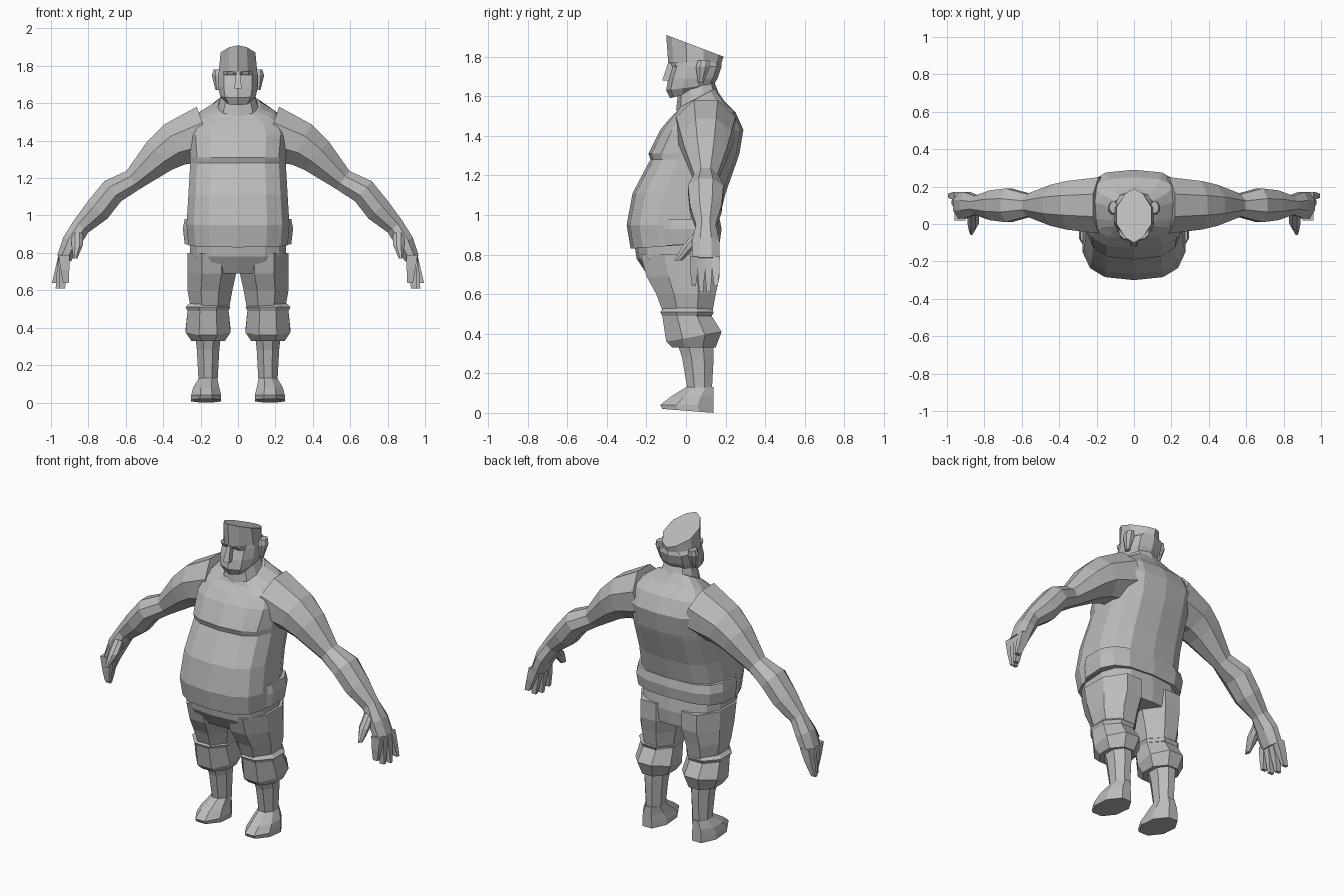
import bpy
import bmesh
from math import sin, cos, pi, copysign
from mathutils import Vector

old = bpy.data.objects.get("Cube")
if old:
    bpy.data.objects.remove(old, do_unlink=True)

clay = bpy.data.materials.new("clay_grey")
clay.use_nodes = True
clay.diffuse_color = (.5, .5, .5, 1)
clay.node_tree.nodes["Principled BSDF"].inputs["Base Color"].default_value = clay.diffuse_color


def half_outline(steps, side_power, front_power):
    """Half a superellipse: (share of half width, share of the way from front to back)."""
    points = []
    for i in range(steps + 1):
        angle = pi * i / steps
        across = 0 if i in (0, steps) else sin(angle) ** side_power
        along = copysign(abs(cos(angle)) ** front_power, cos(angle))
        points.append((across, (1 - along) / 2))
    return points


BODY = half_outline(steps=7, side_power=.7, front_power=.7)
SKULL = half_outline(steps=5, side_power=.7, front_power=1)
LENS = half_outline(steps=5, side_power=1.4, front_power=1)
OCTAGON = [(.4, 0), (1, .3), (1, .7), (.4, 1)]
BOX = [(1, 0), (1, 1)]


def section(shape, centre, half, front, back, drop=0):
    """Closed outline spanning centre +- half sideways; drop lowers its front edge."""
    def point(side, across, along):
        depth = Vector((0, front + (back - front) * along, drop * (along - 1)))
        return centre + half * side * across + depth

    right = [point(1, *p) for p in shape]
    left = [point(-1, *p) for p in reversed(shape) if p[0] > 0]
    return right + left


def level(shape, z, width, front, back, x=0, drop=0):
    return section(shape, Vector((x, 0, z)), Vector((width, 0, 0)), front, back, drop)


def loft(name, sections, mirror=False):
    """Skin the sections in order and close both ends."""
    bm = bmesh.new()
    loops = [[bm.verts.new(p) for p in outline] for outline in sections]
    for lower, upper in zip(loops, loops[1:]):
        for i in range(len(lower)):
            bm.faces.new((lower[i - 1], lower[i], upper[i], upper[i - 1]))
    bm.faces.new(loops[0])
    bm.faces.new(loops[-1])
    bmesh.ops.recalc_face_normals(bm, faces=bm.faces)
    mesh = bpy.data.meshes.new(name)
    bm.to_mesh(mesh)
    bm.free()
    mesh.materials.append(clay)
    part = bpy.data.objects.new(name, mesh)
    bpy.context.collection.objects.link(part)
    if mirror:
        part.modifiers.new("mirror", "MIRROR")


# Torso with belly, chest lip and sloping shoulders
loft("torso", [
    level(BODY, z=.86, width=.27, front=-.28, back=.16, drop=.03),
    level(BODY, z=.95, width=.28, front=-.3, back=.16),
    level(BODY, z=1.11, width=.27, front=-.27, back=.2),
    level(BODY, z=1.28, width=.26, front=-.18, back=.26),
    level(BODY, z=1.31, width=.26, front=-.19, back=.27),
    level(BODY, z=1.43, width=.27, front=-.13, back=.29),
    level(BODY, z=1.52, width=.25, front=-.08, back=.25, drop=.03),
    level(BODY, z=1.58, width=.2, front=-.05, back=.19, drop=.06),
    level(BODY, z=1.64, width=.12, front=-.04, back=.15, drop=.1),
])

# Waistband around the sides and back
loft("waistband", [
    level(BODY, z=.86, width=.29, front=-.2, back=.17, drop=.02),
    level(BODY, z=.93, width=.3, front=-.2, back=.18),
    level(BODY, z=.98, width=.29, front=-.2, back=.17),
])

# Neck and head with a flat, sloping crown
loft("neck", [
    level(SKULL, z=1.58, width=.12, front=-.05, back=.18, drop=.05),
    level(SKULL, z=1.68, width=.09, front=-.04, back=.14, drop=.06),
])
loft("head", [
    level(SKULL, z=1.64, width=.07, front=-.08, back=.1, drop=.05),
    level(SKULL, z=1.66, width=.1, front=-.1, back=.14, drop=.03),
    level(SKULL, z=1.69, width=.11, front=-.09, back=.16),
    level(SKULL, z=1.75, width=.11, front=-.07, back=.18),
    level(LENS, z=1.77, width=.11, front=-.09, back=.18),
    level(LENS, z=1.8, width=.1, front=-.1, back=.19, drop=-.11),
])
loft("nose", [
    level(BOX, z=1.68, width=.02, front=-.12, back=0),
    level(BOX, z=1.77, width=.01, front=-.09, back=0),
])
loft("brows", [
    level(OCTAGON, x=.04, z=1.75, width=.04, front=-.07, back=0),
    level(OCTAGON, x=.04, z=1.77, width=.04, front=-.08, back=0),
], mirror=True)
loft("ears", [
    level(OCTAGON, x=.11, z=1.67, width=.01, front=.06, back=.09),
    level(OCTAGON, x=.11, z=1.75, width=.03, front=.05, back=.12),
    level(OCTAGON, x=.11, z=1.78, width=.02, front=.06, back=.12),
], mirror=True)

# Arms: joints from shoulder to knuckles, each section square to the arm's run
joints = [
    dict(x=.17, z=1.44, thick=.15, deep=.15),
    dict(x=.34, z=1.38, thick=.12, deep=.13),
    dict(x=.42, z=1.32, thick=.1, deep=.11),
    dict(x=.56, z=1.19, thick=.06, deep=.06),
    dict(x=.67, z=1.13, thick=.07, deep=.09),
    dict(x=.75, z=1.03, thick=.07, deep=.08),
    dict(x=.84, z=.94, thick=.05, deep=.05),
    dict(x=.89, z=.86, thick=.05, deep=.07),
    dict(x=.93, z=.77, thick=.04, deep=.07),
]
arm_y = .1
centres = [Vector((j["x"], 0, j["z"])) for j in joints]
arm_sections = []
for i, joint in enumerate(joints):
    run = (centres[min(i + 1, len(joints) - 1)] - centres[max(i - 1, 0)]).normalized()
    across = Vector((-run.z, 0, run.x)) * joint["thick"]
    arm_sections.append(section(OCTAGON, centres[i], across,
                                arm_y - joint["deep"], arm_y + joint["deep"]))
loft("arms", arm_sections, mirror=True)

# Fingers fan out from the knuckles; thumbs reach forward
for i, finger in enumerate(("index", "middle", "ring", "little")):
    y = .04 + .037 * i
    tip_x = .92 + .02 * i
    tip_z = .61 if finger in ("middle", "ring") else .64
    loft(finger + "_fingers", [
        level(BOX, x=.93, z=.79, width=.03, front=y - .02, back=y + .02),
        level(BOX, x=(tip_x + .93) / 2, z=.71, width=.023, front=y - .018, back=y + .018),
        level(BOX, x=tip_x, z=tip_z, width=.015, front=y - .01, back=y + .01),
    ], mirror=True)
loft("thumbs", [
    level(OCTAGON, x=.86, z=.91, width=.03, front=.04, back=.1),
    level(OCTAGON, x=.86, z=.84, width=.03, front=-.02, back=.05),
    level(OCTAGON, x=.87, z=.77, width=.01, front=-.06, back=-.02),
], mirror=True)

# Trousers: hips, legs and rolled cuffs
loft("hips", [
    level(BODY, z=.87, width=.26, front=-.26, back=.16, drop=.02),
    level(BODY, z=.78, width=.26, front=-.25, back=.17),
    level(BODY, z=.69, width=.24, front=-.19, back=.16),
])
loft("trouser_legs", [
    level(OCTAGON, x=.14, z=.8, width=.13, front=-.23, back=.17),
    level(OCTAGON, x=.14, z=.69, width=.13, front=-.2, back=.17),
    level(OCTAGON, x=.15, z=.6, width=.12, front=-.15, back=.15),
    level(OCTAGON, x=.15, z=.49, width=.1, front=-.11, back=.13),
], mirror=True)
loft("trouser_cuffs", [
    level(OCTAGON, x=.16, z=.53, width=.1, front=-.11, back=.12),
    level(OCTAGON, x=.16, z=.51, width=.12, front=-.13, back=.14),
    level(OCTAGON, x=.16, z=.49, width=.11, front=-.12, back=.13),
    level(OCTAGON, x=.16, z=.41, width=.12, front=-.1, back=.18, drop=.05),
    level(OCTAGON, x=.16, z=.33, width=.09, front=-.07, back=.15),
], mirror=True)

# Shins and shoes
loft("shins", [
    level(OCTAGON, x=.16, z=.37, width=.07, front=-.05, back=.14),
    level(OCTAGON, x=.16, z=.28, width=.06, front=-.02, back=.14),
    level(OCTAGON, x=.16, z=.1, width=.05, front=.01, back=.13),
], mirror=True)
loft("shoes", [
    level(OCTAGON, x=.17, z=0, width=.08, front=-.12, back=.14, drop=-.02),
    level(OCTAGON, x=.17, z=.04, width=.08, front=-.13, back=.14),
    level(OCTAGON, x=.17, z=.08, width=.07, front=-.08, back=.14),
    level(OCTAGON, x=.16, z=.13, width=.05, front=0, back=.14),
], mirror=True)
